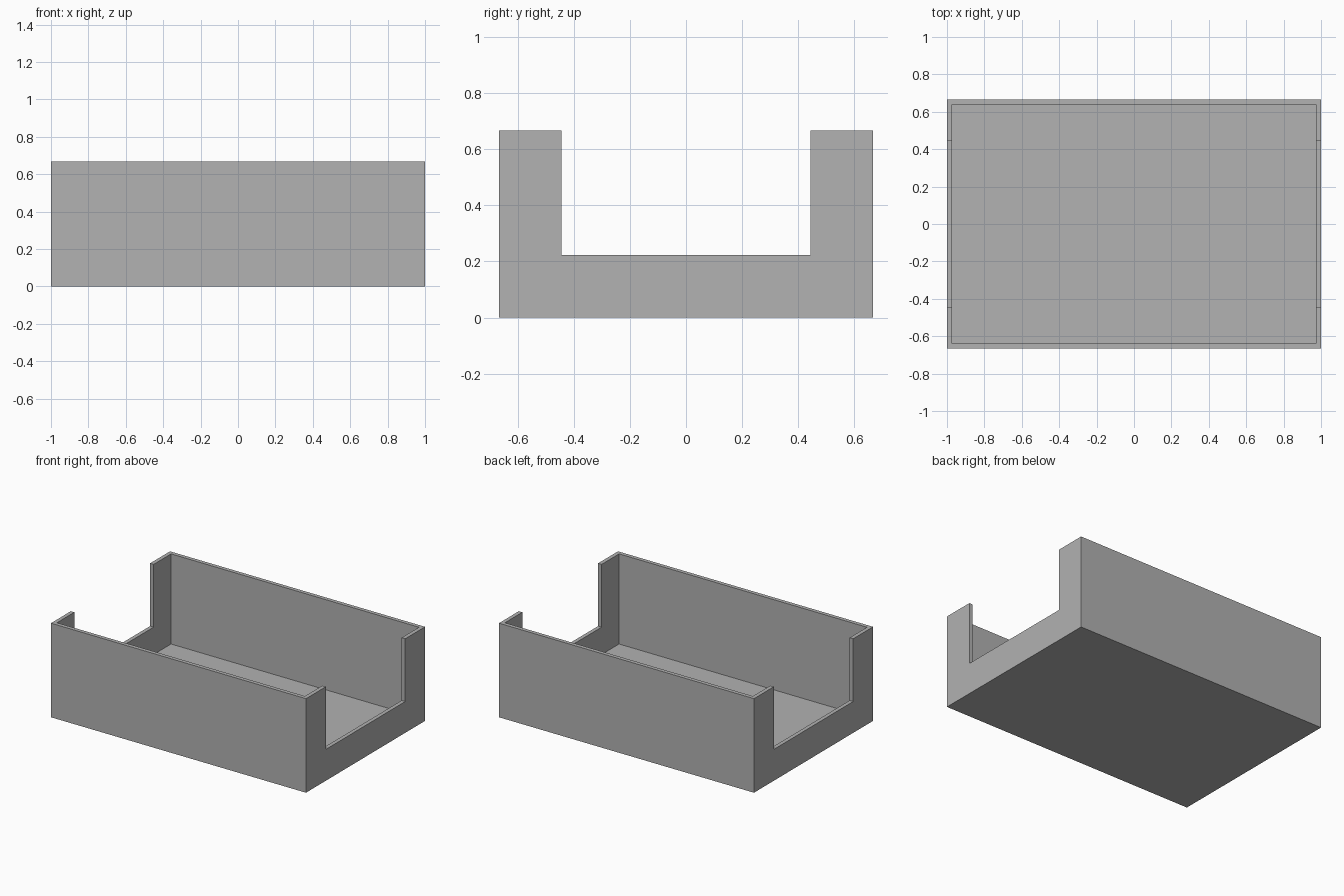
import bpy

if "Cube" in bpy.data.objects:
    bpy.data.objects.remove(bpy.data.objects["Cube"])

LENGTH, WIDTH, HEIGHT = 2.0, 1.3333, 0.6667
WALL = 0.0278
NOTCH_WIDTH, NOTCH_BASE = 0.8889, 0.2222


def box(name, size, bottom):
    """Box centred on x and y, with its underside at the given height."""
    bpy.ops.mesh.primitive_cube_add(size=1, location=(0, 0, bottom + size[2] / 2))
    obj = bpy.context.object
    obj.name = name
    obj.scale = size
    bpy.ops.object.transform_apply(location=True, rotation=False, scale=True)
    return obj


def cut(target, cutter):
    """Subtract the cutter from the target, then discard it."""
    cutter.hide_render = True
    mod = target.modifiers.new("cut", 'BOOLEAN')
    mod.operation = 'DIFFERENCE'
    mod.solver = 'EXACT'
    mod.object = cutter
    bpy.context.view_layer.objects.active = target
    bpy.ops.object.modifier_apply(modifier=mod.name)
    bpy.data.objects.remove(cutter)


grey = bpy.data.materials.new("light grey")
grey.diffuse_color = (0.445, 0.445, 0.445, 1)
grey.use_nodes = True
grey.node_tree.nodes["Principled BSDF"].inputs["Base Color"].default_value = grey.diffuse_color

# Solid block for the tray
tray = box("open_tray", (LENGTH, WIDTH, HEIGHT), 0)
tray.data.materials.append(grey)

# Hollow interior, leaving the floor and thin walls
cut(tray, box("interior_cutter", (LENGTH - 2 * WALL, WIDTH - 2 * WALL, HEIGHT), WALL))

# Wide notch through both end walls
cut(tray, box("notch_cutter", (LENGTH + 0.2, NOTCH_WIDTH, HEIGHT), NOTCH_BASE))
